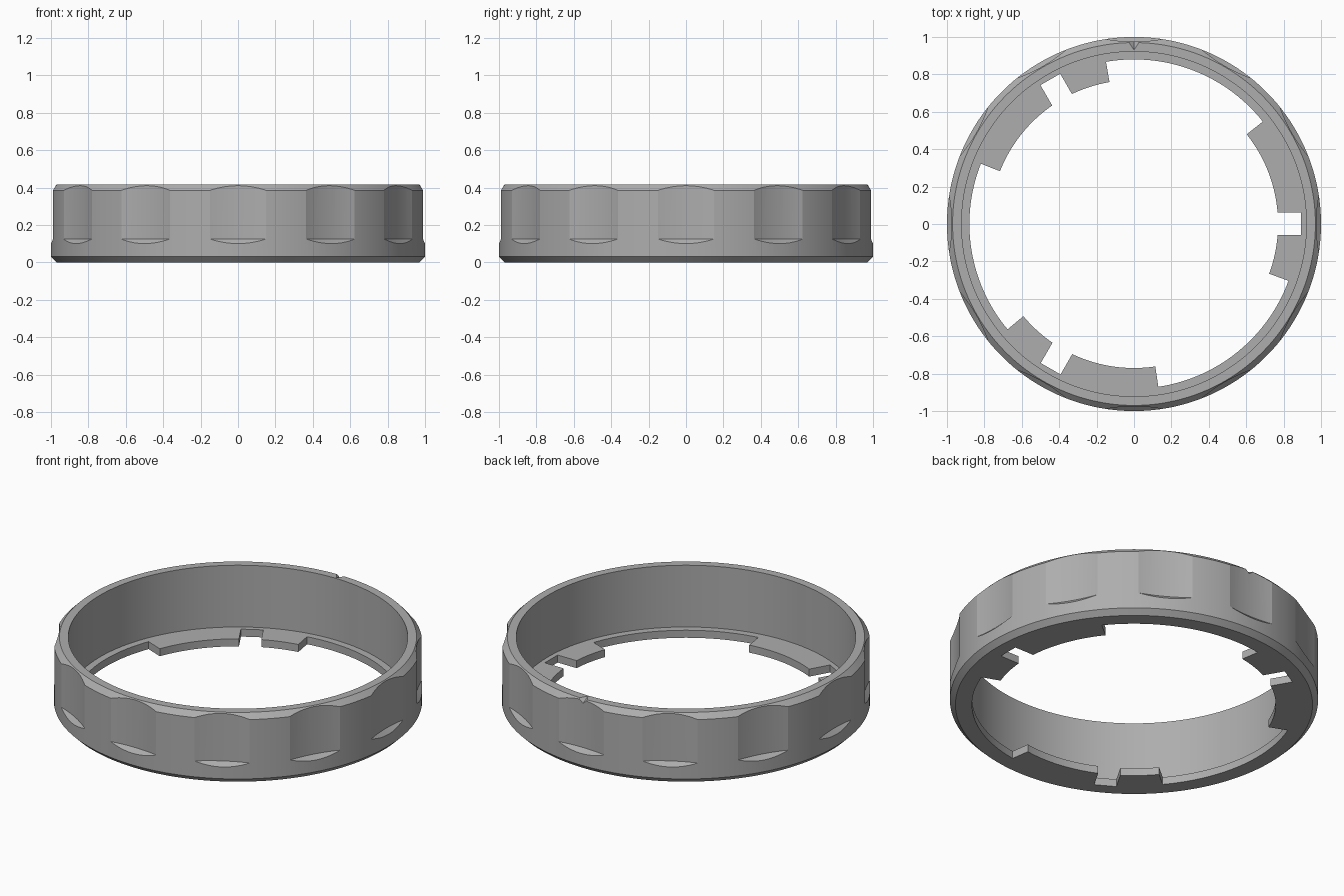
import bpy, bmesh
from math import cos, sin, radians, pi

if "Cube" in bpy.data.objects:
    bpy.data.objects.remove(bpy.data.objects["Cube"])

grey = bpy.data.materials.new("neutral_grey")
grey.use_nodes = True
GREY = (0.42, 0.42, 0.42, 1)
grey.diffuse_color = GREY
grey.node_tree.nodes["Principled BSDF"].inputs["Base Color"].default_value = GREY

SEGMENTS = 180
HEIGHT = 0.415
LIP_TOP = 0.045


def make_object(name, bm):
    bmesh.ops.recalc_face_normals(bm, faces=bm.faces)
    mesh = bpy.data.meshes.new(name)
    bm.to_mesh(mesh)
    bm.free()
    mesh.materials.append(grey)
    obj = bpy.data.objects.new(name, mesh)
    bpy.context.collection.objects.link(obj)
    return obj


def loft(bm, layers, turn=0):
    """Closed solid through (outline, z) layers, turned about the z axis."""
    c, s = cos(turn), sin(turn)
    loops = [[bm.verts.new((x * c - y * s, x * s + y * c, z)) for x, y in outline]
             for outline, z in layers]
    n = len(loops[0])
    for low, high in zip(loops, loops[1:]):
        for i in range(n):
            j = (i + 1) % n
            bm.faces.new((low[i], low[j], high[j], high[i]))
    bm.faces.new(loops[0][::-1])
    bm.faces.new(loops[-1])


def cut(target, name, bm):
    cutter = make_object(name, bm)
    mod = target.modifiers.new(name, "BOOLEAN")
    mod.operation = "DIFFERENCE"
    mod.solver = "EXACT"
    mod.object = cutter
    bpy.context.view_layer.objects.active = target
    bpy.ops.object.modifier_apply(modifier=name)
    bpy.data.objects.remove(cutter)


# Ring body: turned section with chamfers and an inner flange
section = [(0.77, 0), (0.97, 0), (1, 0.03), (1, 0.385), (0.97, HEIGHT),
           (0.922, HEIGHT), (0.922, LIP_TOP), (0.77, LIP_TOP)]
bm = bmesh.new()
rings = []
for k in range(SEGMENTS):
    a = 2 * pi * k / SEGMENTS
    rings.append([bm.verts.new((r * cos(a), r * sin(a), z)) for r, z in section])
for k in range(SEGMENTS):
    a, b = rings[k], rings[(k + 1) % SEGMENTS]
    for i in range(len(section)):
        j = (i + 1) % len(section)
        bm.faces.new((a[i], b[i], b[j], a[j]))
ring = make_object("grip_ring", bm)

# Twelve concave finger scallops with a sloped foot
CENTRE, RADIUS, SPREAD = 1.815, 0.84, radians(14)


def scallop_outline(radius):
    arc = [SPREAD * (i / 6 - 1) for i in range(13)]
    points = [(CENTRE - radius * cos(t), radius * sin(t)) for t in arc]
    return points + [(1.1, points[-1][1]), (1.1, points[0][1])]


bm = bmesh.new()
for k in range(12):
    loft(bm, [(scallop_outline(RADIUS - 0.03), 0.095),
              (scallop_outline(RADIUS), 0.125),
              (scallop_outline(RADIUS), 0.5)], k * pi / 6)
cut(ring, "scallop_cutter", bm)

# Flange gaps between the three bayonet tabs
start, end, steps = radians(38.5), radians(99.8), 30
angles = [start + (end - start) * i / steps for i in range(steps + 1)]
gap = [(0.6 * cos(a), 0.6 * sin(a)) for a in angles]
gap += [(0.88 * cos(a), 0.88 * sin(a)) for a in reversed(angles)]
bm = bmesh.new()
for k in range(3):
    loft(bm, [(gap, -0.1), (gap, 0.2)], k * 2 * pi / 3)
cut(ring, "gap_cutter", bm)

# Square slot through each tab
slot = [(0.7, -0.06), (0.893, -0.06), (0.893, 0.062), (0.7, 0.062)]
bm = bmesh.new()
for k in range(3):
    loft(bm, [(slot, -0.1), (slot, 0.2)], k * 2 * pi / 3)
cut(ring, "slot_cutter", bm)

# Pointed index mark in the rear rim
bm = bmesh.new()
for p in [(0, 0.93, HEIGHT), (-0.06, 1.02, HEIGHT + 0.001),
          (0.06, 1.02, HEIGHT + 0.001), (0, 1.02, HEIGHT - 0.05)]:
    bm.verts.new(p)
bmesh.ops.convex_hull(bm, input=bm.verts)
cut(ring, "index_cutter", bm)

# Smooth curved walls, crisp edges
bpy.ops.object.select_all(action="DESELECT")
ring.select_set(True)
bpy.context.view_layer.objects.active = ring
bpy.ops.object.shade_smooth_by_angle(angle=radians(14))
